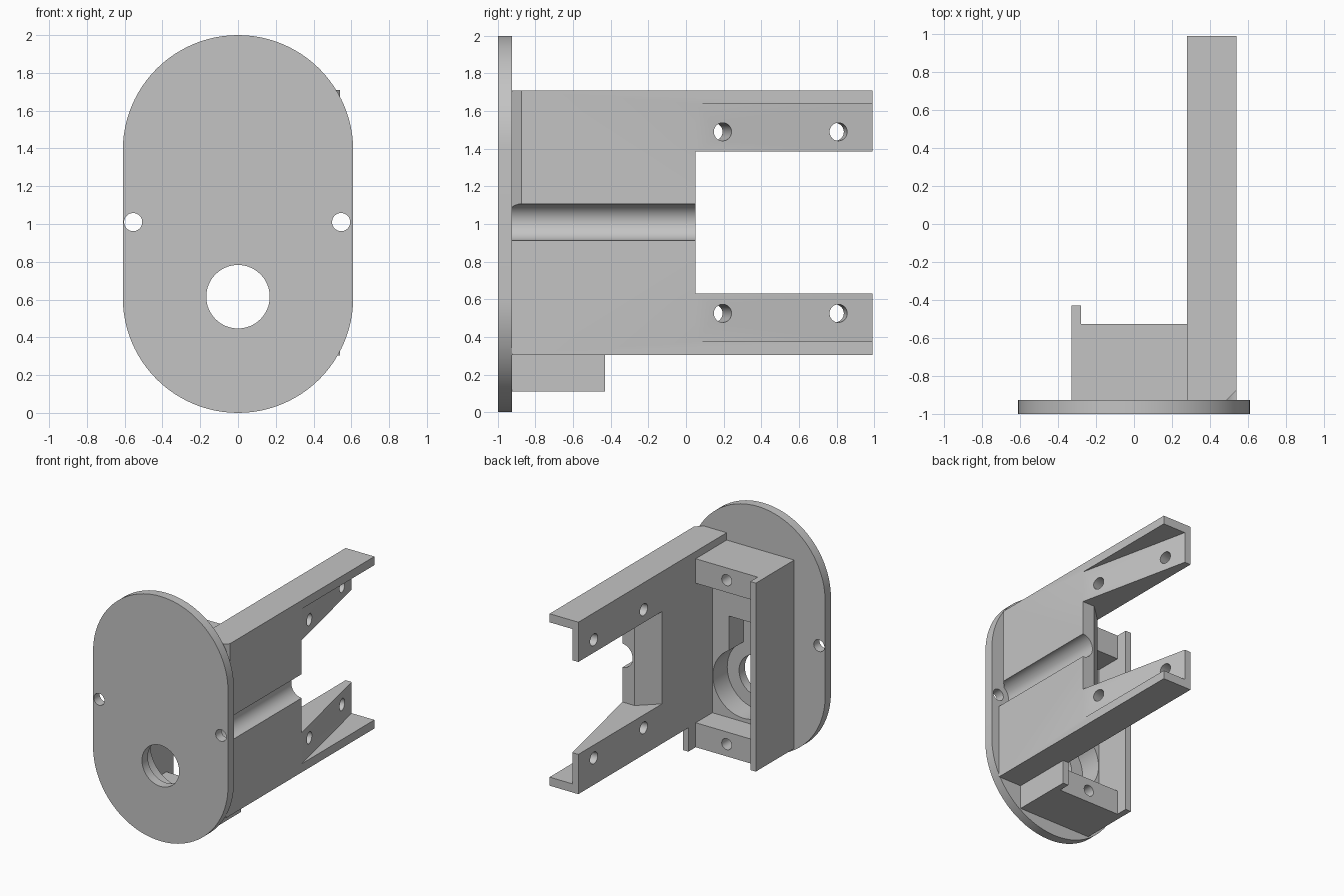
import bpy, bmesh, math
from mathutils import Vector, Matrix

if "Cube" in bpy.data.objects:
    bpy.data.objects.remove(bpy.data.objects["Cube"], do_unlink=True)

grey = bpy.data.materials.new("light_grey")
grey.use_nodes = True
grey.diffuse_color = (0.55, 0.55, 0.55, 1)
grey.node_tree.nodes["Principled BSDF"].inputs["Base Color"].default_value = (0.55, 0.55, 0.55, 1)


def make(name, bm):
    bmesh.ops.recalc_face_normals(bm, faces=bm.faces)
    mesh = bpy.data.meshes.new(name)
    bm.to_mesh(mesh)
    bm.free()
    mesh.materials.append(grey)
    obj = bpy.data.objects.new(name, mesh)
    bpy.context.collection.objects.link(obj)
    return obj


def prism(name, points, offset):
    """Extrude a closed outline along an offset."""
    bm = bmesh.new()
    face = bm.faces.new([bm.verts.new(p) for p in points])
    ext = bmesh.ops.extrude_face_region(bm, geom=[face])
    verts = [v for v in ext["geom"] if isinstance(v, bmesh.types.BMVert)]
    bmesh.ops.translate(bm, verts=verts, vec=offset)
    return make(name, bm)


def plan(name, outline, z0, z1):
    return prism(name, [(x, y, z0) for x, y in outline], (0, 0, z1 - z0))


def box(name, x0, x1, y0, y1, z0, z1):
    return plan(name, [(x0, y0), (x1, y0), (x1, y1), (x0, y1)], z0, z1)


def rod(centre, radius, length, axis=(0, 1, 0), sides=64):
    bm = bmesh.new()
    turn = Vector(axis).to_track_quat("Z", "Y").to_matrix().to_4x4()
    bmesh.ops.create_cone(bm, cap_ends=True, segments=sides, radius1=radius, radius2=radius,
                          depth=length, matrix=Matrix.Translation(centre) @ turn)
    return make("cutter", bm)


def cut(target, *cutters):
    bpy.context.view_layer.objects.active = target
    for c in cutters:
        c.hide_render = True
        mod = target.modifiers.new("cut", "BOOLEAN")
        mod.operation, mod.solver, mod.object = "DIFFERENCE", "EXACT", c
        bpy.ops.object.modifier_apply(modifier=mod.name)
        bpy.data.objects.remove(c, do_unlink=True)


BACK = -0.925   # rear face of the front plate
R = 0.61        # plate end radius

# Rounded front plate with two screw holes and one shaft hole
outline = []
for centre, start in ((2 - R, 0), (R, math.pi)):
    for i in range(49):
        a = start + math.pi * i / 48
        outline.append((R * math.cos(a), -1, centre + R * math.sin(a)))
plate = prism("front_plate", outline, (0, 1 + BACK, 0))
cut(plate, rod((0, -0.95, 0.615), 0.168, 0.4),
    rod((-0.555, -0.95, 1.01), 0.048, 0.4), rod((0.546, -0.95, 1.01), 0.048, 0.4))

# Side bracket: solid body with two angle-shaped arms
bracket = box("side_bracket", 0.28, 0.54, BACK, 0.99, 0.305, 1.71)
gap = [(0.2, -0.165), (0.43, 0.05), (0.7, 0.05), (0.7, 1.2), (0.2, 1.2)]
wedge = [(0.54, 0.05), (0.7, 0.05), (0.7, 1.2), (0.335, 1.2), (0.335, 0.99)]
corner = [(0.485, -0.93), (0.6, -0.93), (0.6, -0.815)]
cut(bracket,
    plan("cutter", gap, 0.63, 1.385),
    plan("cutter", wedge, 0.375, 1.64),
    plan("cutter", corner, 1.04, 1.8),
    rod((0.545, -0.4, 1.01), 0.0975, 1.6))

# Arm screw holes, square to the sloping outer faces
for z in (0.525, 1.49):
    for y in (0.195, 0.81):
        x = 0.54 - 0.218 * (y - 0.05)
        cut(bracket, rod((x, y, z), 0.048, 0.62, (0.94, 0.205, 0)))

# Rear mounting frame with side walls, end blocks and a recessed floor
frame = box("mounting_frame", -0.33, 0.33, BACK, -0.43, 0.11, 1.65)
cut(frame,
    box("cutter", -0.28, 0.28, -0.525, 0, 0, 2),
    box("cutter", -0.28, 0.28, -0.74, 0, 0.31, 1.45),
    rod((0, -0.9, 0.615), 0.275, 0.5),
    box("cutter", -0.13, 0.13, -1.1, -0.7, 0.6, 1.14))
for z in (0.21, 1.55):
    cut(frame, rod((0, -0.6, z), 0.045, 0.4))

# Smooth round surfaces, keep sharp edges
bpy.ops.object.select_all(action="DESELECT")
for obj in (plate, bracket, frame):
    obj.select_set(True)
bpy.context.view_layer.objects.active = plate
bpy.ops.object.shade_smooth_by_angle(angle=math.radians(25))
